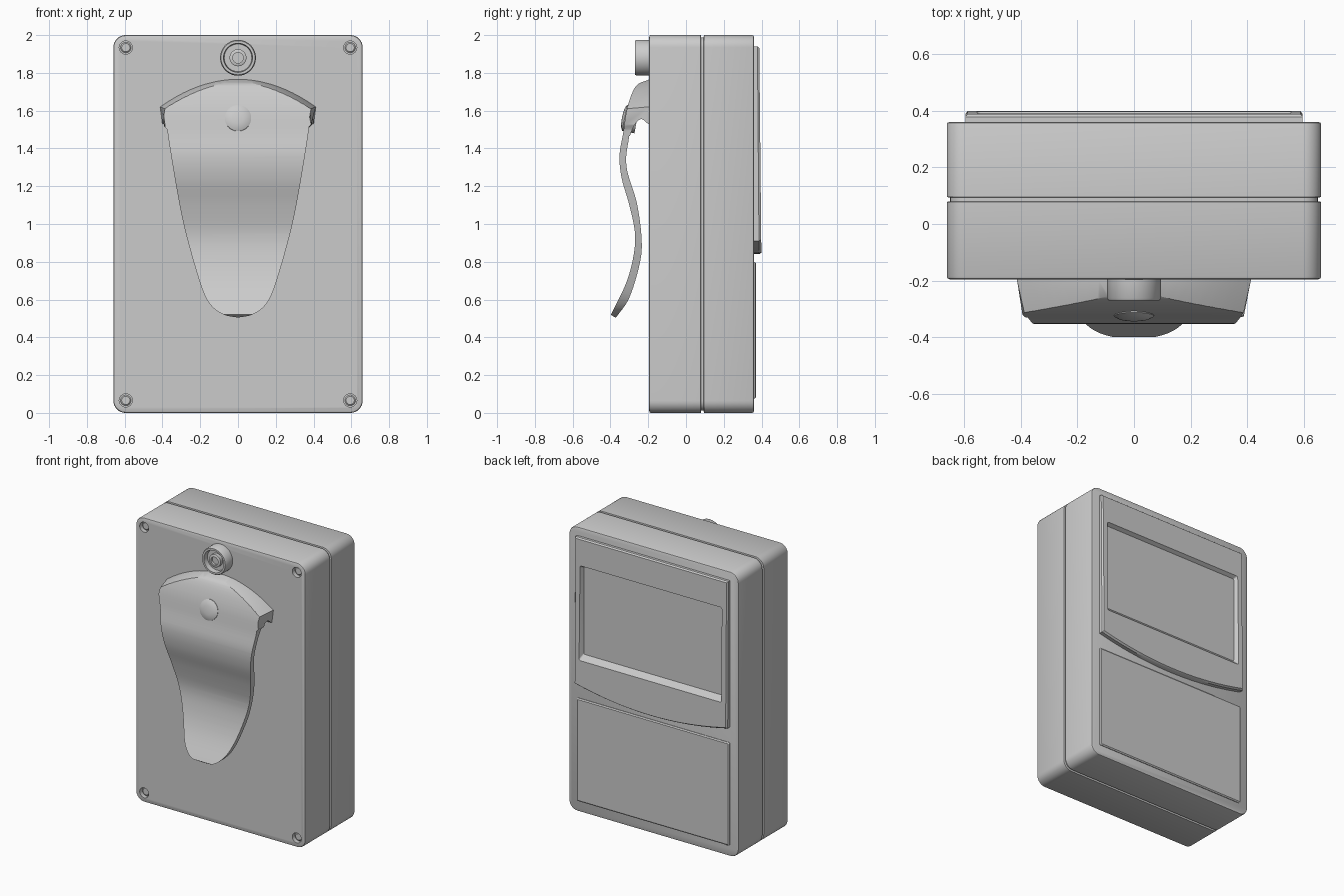
import bpy, bmesh
from math import sin, cos, pi
from mathutils import Vector

if "Cube" in bpy.data.objects:
    bpy.data.objects.remove(bpy.data.objects["Cube"])


def loft(name, rings, angle=0.6):
    """Closed solid through matching rings of points, capped at both ends."""
    bm = bmesh.new()
    vs = [[bm.verts.new(p) for p in r] for r in rings]
    n = len(vs[0])
    for a, b in zip(vs, vs[1:]):
        for i in range(n):
            bm.faces.new((a[i], a[(i + 1) % n], b[(i + 1) % n], b[i]))
    bm.faces.new(vs[0])
    bm.faces.new(vs[-1])
    bmesh.ops.recalc_face_normals(bm, faces=bm.faces)
    me = bpy.data.meshes.new(name)
    bm.to_mesh(me)
    bm.free()
    ob = bpy.data.objects.new(name, me)
    bpy.context.collection.objects.link(ob)
    smooth(ob, angle)
    return ob


def smooth(ob, angle=0.6):
    bpy.ops.object.select_all(action='DESELECT')
    bpy.context.view_layer.objects.active = ob
    ob.select_set(True)
    bpy.ops.object.shade_smooth_by_angle(angle=angle)


def boolean(ob, cutter, op='DIFFERENCE'):
    m = ob.modifiers.new(op, 'BOOLEAN')
    m.operation, m.object, m.solver = op, cutter, 'EXACT'
    bpy.context.view_layer.objects.active = ob
    bpy.ops.object.modifier_apply(modifier=m.name)
    bpy.data.objects.remove(cutter)
    smooth(ob)


def rrect(y, hw, z0, z1, r, inset=0, seg=8):
    hw, z0, z1, r = hw - inset, z0 + inset, z1 - inset, max(r - inset, 0.003)
    pts = []
    for k, (cx, cz) in enumerate([(hw - r, z1 - r), (r - hw, z1 - r), (r - hw, z0 + r), (hw - r, z0 + r)]):
        for i in range(seg + 1):
            a = pi / 2 * (k + i / seg)
            pts.append((cx + r * cos(a), y, cz + r * sin(a)))
    return pts


def lathe(name, profile, x, z, seg=40):
    """Round part on a y axis; profile is (radius, y)."""
    return loft(name, [[(x + r * cos(2 * pi * i / seg), y, z + r * sin(2 * pi * i / seg))
                        for i in range(seg)] for r, y in profile])


def spline(pts, n=6):
    p = [Vector(q) for q in pts]
    p = [p[0] * 2 - p[1]] + p + [p[-1] * 2 - p[-2]]
    out = []
    for a, b, c, d in zip(p, p[1:], p[2:], p[3:]):
        for i in range(n):
            t = i / n
            out.append(0.5 * (2 * b + (c - a) * t + (2 * a - 5 * b + 4 * c - d) * t * t
                              + (3 * b - a - 3 * c + d) * t ** 3))
    return out + [p[-2]]


# Case: two halves with a parting groove
case = loft("case", [rrect(y, 0.66, 0, 2, 0.065, i) for y, i in [
    (-0.195, 0.01), (-0.192, 0.003), (-0.185, 0), (0.078, 0), (0.08, 0.012), (0.093, 0.012),
    (0.095, 0), (0.35, 0), (0.357, 0.003), (0.36, 0.01)]])

# Corner screw wells with recessed screws
for sx in (-1, 1):
    for z in (0.066, 1.934):
        x = sx * 0.594
        boolean(case, lathe("well_cutter", [(0.035, -0.3), (0.035, -0.165)], x, z, 24))
        lathe("screw", [(0.028, -0.16), (0.028, -0.172), (0.022, -0.177)], x, z, 24)

# Round socket above the clip
lathe("socket", [(0.095, -0.18), (0.095, -0.262), (0.09, -0.27), (0.077, -0.27), (0.073, -0.235),
                 (0.045, -0.235), (0.045, -0.258), (0.038, -0.262), (0.028, -0.262),
                 (0.028, -0.245)], 0, 1.88)

# Belt clip: side profile intersected with the front outline
outer = spline([(-0.2, 1.763), (-0.265, 1.73), (-0.31, 1.62), (-0.333, 1.48), (-0.352, 1.36),
                (-0.34, 1.24), (-0.3, 1.1), (-0.27, 0.95), (-0.28, 0.82), (-0.32, 0.68), (-0.398, 0.52)])
inner = spline([(-0.372, 0.503), (-0.3, 0.61), (-0.245, 0.79), (-0.235, 0.92), (-0.26, 1.11),
                (-0.313, 1.29), (-0.31, 1.41), (-0.28, 1.51), (-0.24, 1.555), (-0.2, 1.53)])
side = [(-0.19, 1.766)] + [tuple(p) for p in outer + inner] + [(-0.19, 1.527)]
clip = loft("belt_clip", [[(x, y, z) for y, z in side] for x in (-0.5, 0.5)])


def clip_outline(y, ear, low_ear, top):
    right = spline([(0.001, 0.505), (0.07, 0.518), (0.13, 0.555), (0.18, 0.63), (0.235, 0.8),
                    (0.288, 1.0), (0.327, 1.2), (0.36, 1.4), (0.375, 1.5)], 4)
    right = [tuple(p) for p in right] + [low_ear, ear]
    arc = [(ear[0] * k / 10, top - (top - ear[1]) * (k / 10) ** 2) for k in range(9, -10, -1)]
    pts = right + arc + [(-x, z) for x, z in reversed(right)]
    return [(x, y, z) for x, z in pts]


boolean(clip, loft("outline_cutter", [
    clip_outline(-0.15, (0.412, 1.62), (0.4, 1.527), 1.766),
    clip_outline(-0.2, (0.412, 1.62), (0.4, 1.527), 1.766),
    clip_outline(-0.43, (0.36, 1.6), (0.376, 1.527), 1.69)]), 'INTERSECT')

# Hollow behind the clip's head, leaving side flanges
hollow = [(-0.15, 1.4), (-0.15, 1.72), (-0.22, 1.71), (-0.27, 1.62), (-0.297, 1.49), (-0.309, 1.41), (-0.25, 1.4)]
boolean(clip, loft("hollow_cutter", [
    [(x, y, z - (0.8 * x * x if z > 1.6 else 0)) for y, z in hollow]
    for x in [0.37 * k / 8 for k in range(-8, 9)]]))

# Rivet in the clip
rivet = lathe("clip_rivet", [(0.07, 0.06), (0.07, -0.006), (0.055, -0.014), (0.03, -0.019), (0.005, -0.02)], 0, 0)
rivet.location = (0, -0.319, 1.56)
rivet.rotation_euler.x = -0.19


# Upper back panel with a bowed lower edge and recessed window
def panel_ring(base, bulge, i):
    pts = [(0.595 - i, 1.94 - i), (-0.595 + i, 1.94 - i)]
    for k in range(-12, 13):
        t = k / 12
        pts.append(((0.595 - i) * t, 0.84 + i + 0.07 * t * t))
    return [(x, base + bulge * (1.94 - z), z) for x, z in pts]


panel = loft("upper_back_panel", [panel_ring(0.34, 0, 0), panel_ring(0.378, 0.008, 0),
                                  panel_ring(0.388, 0.01, 0.008)])
boolean(panel, loft("window_cutter", [rrect(0.364, 0.54, 1.12, 1.735, 0.01),
                                      rrect(0.42, 0.565, 1.06, 1.765, 0.015)]))

# Lower back panel
loft("lower_back_panel", [rrect(y, 0.595, 0.075, 0.8, 0.01, i) for y, i in
                          [(0.34, 0), (0.364, 0), (0.37, 0.008)]])
